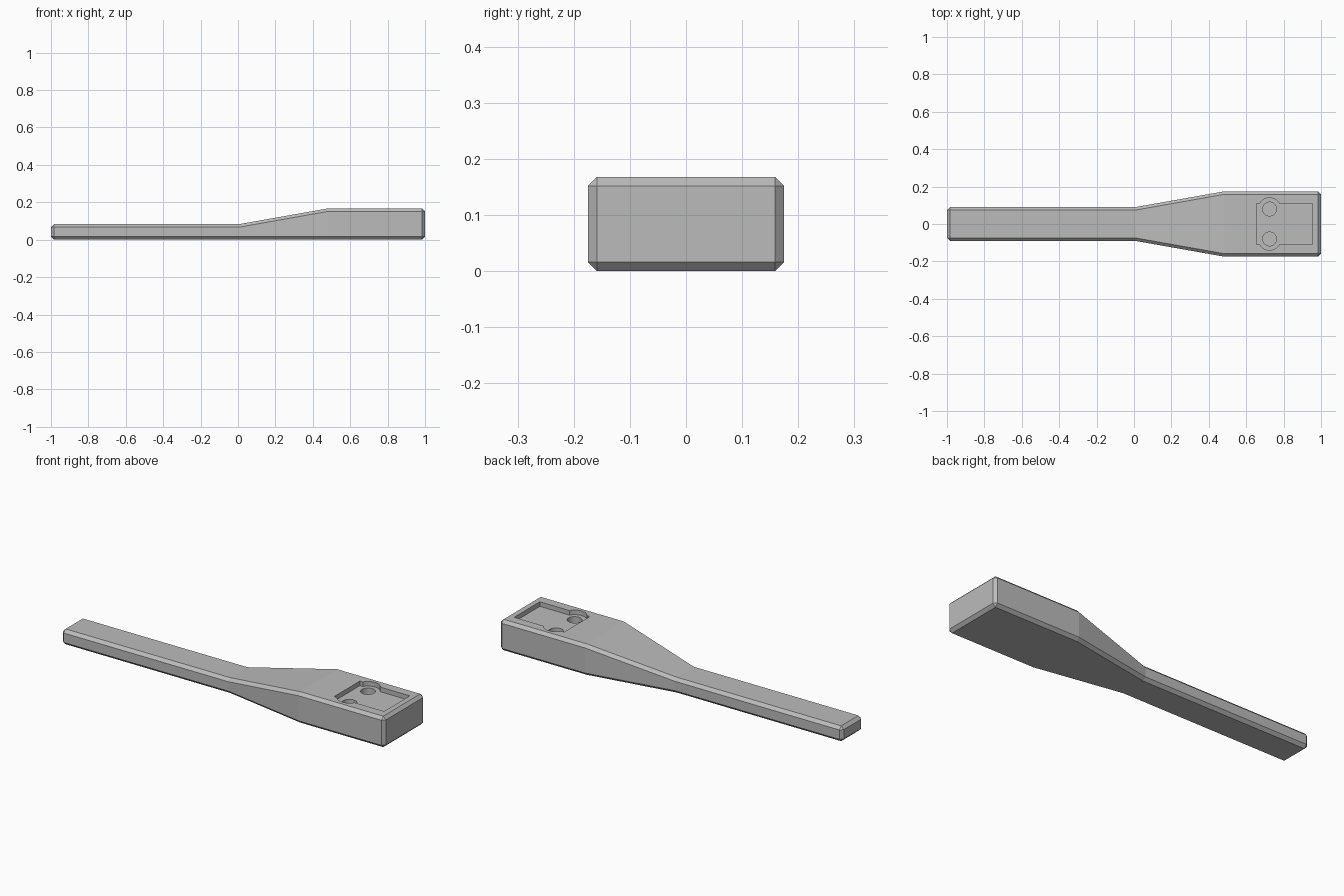
import bpy, bmesh, math

cube = bpy.data.objects.get("Cube")
if cube:
    bpy.data.objects.remove(cube, do_unlink=True)

CHAMFER = 0.016
HOLE_X, HOLE_Y = 0.725, 0.08
TOP = 0.168

grey = bpy.data.materials.new("plain_grey")
grey.use_nodes = True
colour = (0.5, 0.5, 0.5, 1)
grey.diffuse_color = colour
grey.node_tree.nodes["Principled BSDF"].inputs["Base Color"].default_value = colour


def make_object(name, bm):
    bmesh.ops.recalc_face_normals(bm, faces=bm.faces)
    mesh = bpy.data.meshes.new(name)
    bm.to_mesh(mesh)
    bm.free()
    mesh.materials.append(grey)
    obj = bpy.data.objects.new(name, mesh)
    bpy.context.collection.objects.link(obj)
    return obj


def prism(name, outline, bottom, top):
    """Upright prism from an outline in x and y."""
    bm = bmesh.new()
    face = bm.faces.new([bm.verts.new((x, y, bottom)) for x, y in outline])
    ext = bmesh.ops.extrude_face_region(bm, geom=[face])
    verts = [v for v in ext["geom"] if isinstance(v, bmesh.types.BMVert)]
    bmesh.ops.translate(bm, verts=verts, vec=(0, 0, top - bottom))
    return make_object(name, bm)


def arc(cx, cy, r, start, end, steps):
    return [(cx + r * math.cos(start + (end - start) * i / steps),
             cy + r * math.sin(start + (end - start) * i / steps))
            for i in range(steps + 1)]


# Body: rectangular sections joined along x (x, half width, height)
sections = [(-1, 0.09, 0.083), (0.005, 0.09, 0.083), (0.485, 0.175, TOP), (1, 0.175, TOP)]
bm = bmesh.new()
rings = [[bm.verts.new(p) for p in ((x, -w, 0), (x, w, 0), (x, w, h), (x, -w, h))]
         for x, w, h in sections]
for a, b in zip(rings, rings[1:]):
    for i in range(4):
        j = (i + 1) % 4
        bm.faces.new((a[i], a[j], b[j], b[i]))
bm.faces.new(rings[0])
bm.faces.new(rings[-1])
body = make_object("handle_body", bm)

bevel = body.modifiers.new("chamfer", "BEVEL")
bevel.width = CHAMFER
bevel.segments = 1
bevel.limit_method = "ANGLE"
bevel.angle_limit = math.radians(40)

# Shallow pocket with a rounded ear around each hole
x0, x1, half, ear = 0.655, 0.955, 0.11, 0.06
a0 = math.asin((half - HOLE_Y) / ear)
upper = arc(HOLE_X, HOLE_Y, ear, a0, math.pi - a0, 20)
outline = [(x1, half)] + upper + [(x0, half)]
outline += [(x, -y) for x, y in reversed(outline)]
cutters = [prism("pocket_cutter", outline, TOP - 0.025, TOP + 0.05)]

# Two blind round holes in the pocket floor
for side, y in (("left", HOLE_Y), ("right", -HOLE_Y)):
    circle = arc(HOLE_X, y, 0.037, 0, 2 * math.pi, 32)[:-1]
    cutters.append(prism(side + "_hole_cutter", circle, TOP - 0.09, TOP + 0.04))

for cutter in cutters:
    cut = body.modifiers.new(cutter.name, "BOOLEAN")
    cut.operation = "DIFFERENCE"
    cut.solver = "EXACT"
    cut.object = cutter

# Bake the cuts into the body, then drop the cutters
bpy.context.view_layer.update()
graph = bpy.context.evaluated_depsgraph_get()
baked = bpy.data.meshes.new_from_object(body.evaluated_get(graph))
body.modifiers.clear()
body.data = baked
for cutter in cutters:
    bpy.data.objects.remove(cutter, do_unlink=True)

# Smooth only the round walls
bpy.ops.object.select_all(action="DESELECT")
bpy.context.view_layer.objects.active = body
body.select_set(True)
bpy.ops.object.shade_smooth_by_angle(angle=math.radians(15))
for face in body.data.polygons:
    c = face.center
    in_pocket = x0 - 0.01 < c.x < x1 + 0.01 and abs(c.y) < 0.15 and 0.05 < c.z < TOP - 0.002
    if not in_pocket:
        face.use_smooth = False
